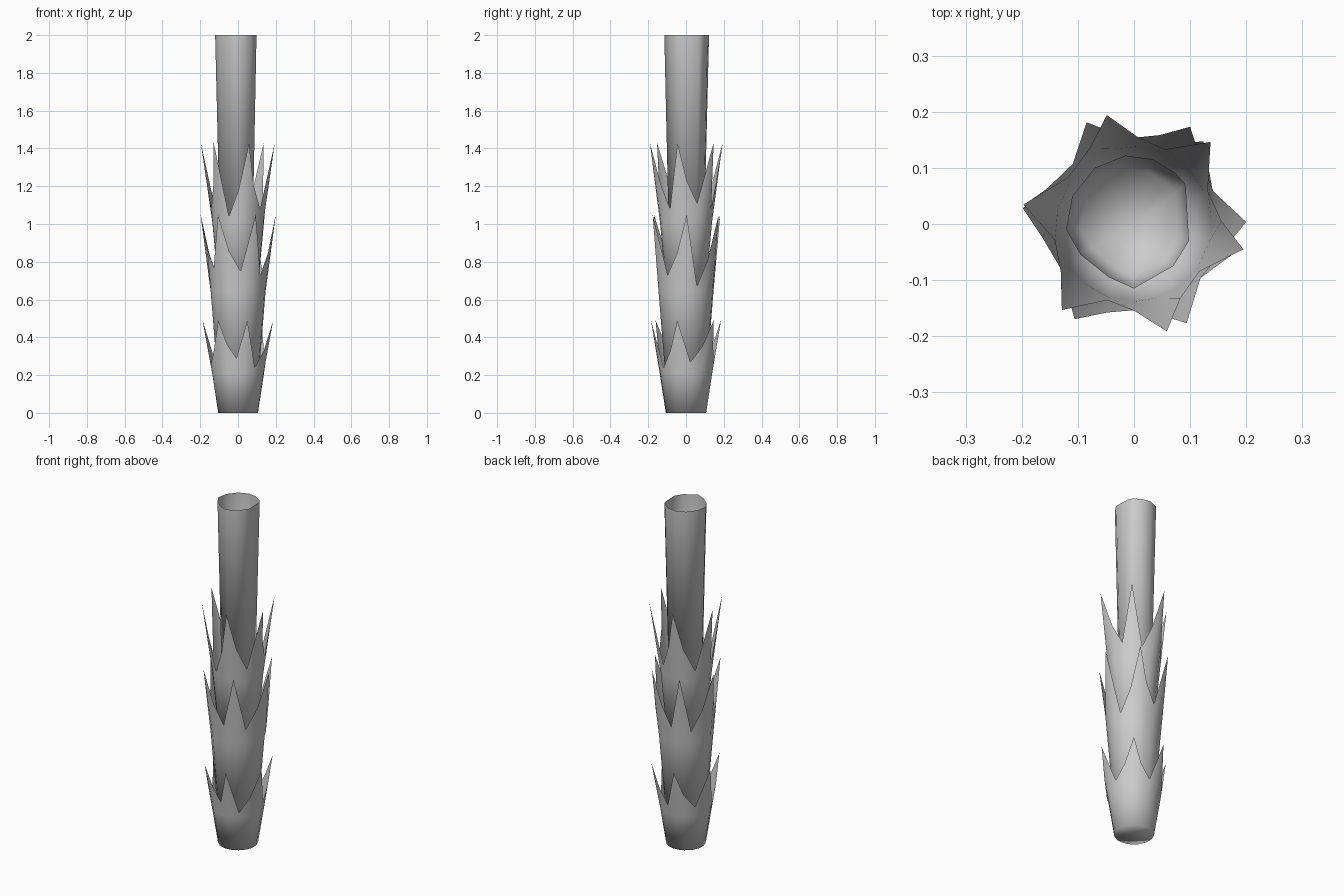
import bpy, math

if "Cube" in bpy.data.objects:
    bpy.data.objects.remove(bpy.data.objects["Cube"])


def make_object(name, rings):
    """Skin a list of equal-length rings, closed with a fan at the bottom, open on top."""
    n = len(rings[0])
    verts = [p for ring in rings for p in ring]
    faces = []
    for k in range(len(rings) - 1):
        for i in range(n):
            j = (i + 1) % n
            faces.append((k * n + i, k * n + j, (k + 1) * n + j, (k + 1) * n + i))
    verts.append((0, 0, rings[0][0][2]))
    c = len(verts) - 1
    faces += [((i + 1) % n, i, c) for i in range(n)]
    mesh = bpy.data.meshes.new(name)
    mesh.from_pydata(verts, [], faces)
    mesh.polygons.foreach_set("use_smooth", [True] * len(mesh.polygons))
    ob = bpy.data.objects.new(name, mesh)
    bpy.context.collection.objects.link(ob)


def polar(deg, r, z):
    a = math.radians(deg)
    return (r * math.cos(a), r * math.sin(a), z)


def bark_sleeve(name, z0, r0, tips, tip_r, tip_z, valleys, valley_r, mid_first):
    """Flared sleeve whose torn rim runs tip - shoulder - valley around the trunk."""
    top, mid, base = [], [], []
    for i, a in enumerate(tips):
        span = (tips[(i + 1) % len(tips)] - a) % 360
        vz = valleys[i]
        mz = vz + 0.36 * (tip_z - vz)
        mr = valley_r + 0.012
        tip = (a, tip_r, tip_z)
        if mid_first[i]:
            pts = [tip, (a + span * 0.25, mr, mz), (a + span * 0.62, valley_r, vz)]
        else:
            pts = [tip, (a + span * 0.36, valley_r, vz), (a + span * 0.72, mr, mz)]
        low = min(valleys) - 0.03
        t = (low - z0) / (sum(valleys) / len(valleys) - z0)
        for ang, r, z in pts:
            top.append(polar(ang, r, z))
            mid.append(polar(ang, r0 + (valley_r - r0) * t, low))
            base.append(polar(ang, r0, z0))
    make_object(name, [base, mid, top])


# Three nested layers of torn bark
bark_sleeve("lower_bark", 0.0, 0.107, [-123, -75, -14, 50, 105, 168], 0.192, 0.49,
            [0.29, 0.24, 0.27, 0.27, 0.27, 0.25], 0.148, [1, 0, 0, 1, 1, 0])
bark_sleeve("middle_bark", 0.15, 0.106, [-122, -62, 1, 60, 115, 172], 0.2, 1.05,
            [0.75, 0.73, 0.67, 0.74, 0.72, 0.77], 0.153, [1, 0, 0, 1, 0, 1])
bark_sleeve("upper_bark", 0.6, 0.1, [-130, -73, -13, 47, 104, 170], 0.2, 1.43,
            [1.04, 1.08, 1.11, 1.08, 1.07, 1.08], 0.144, [0, 1, 1, 0, 1, 0])

# Bare upper stem, slightly wider at its open top
outline = [(0.098, -0.03), (0.092, 0.07), (0.075, 0.09), (0.035, 0.115), (-0.015, 0.122),
           (-0.07, 0.1), (-0.11, 0.05), (-0.121, -0.01), (-0.095, -0.055), (-0.045, -0.095),
           (0.0, -0.115), (0.07, -0.075)]
make_object("stem", [[(x * s, y * s, z) for x, y in outline]
                     for s, z in ((0.8, 1.0), (1.0, 2.0))])
